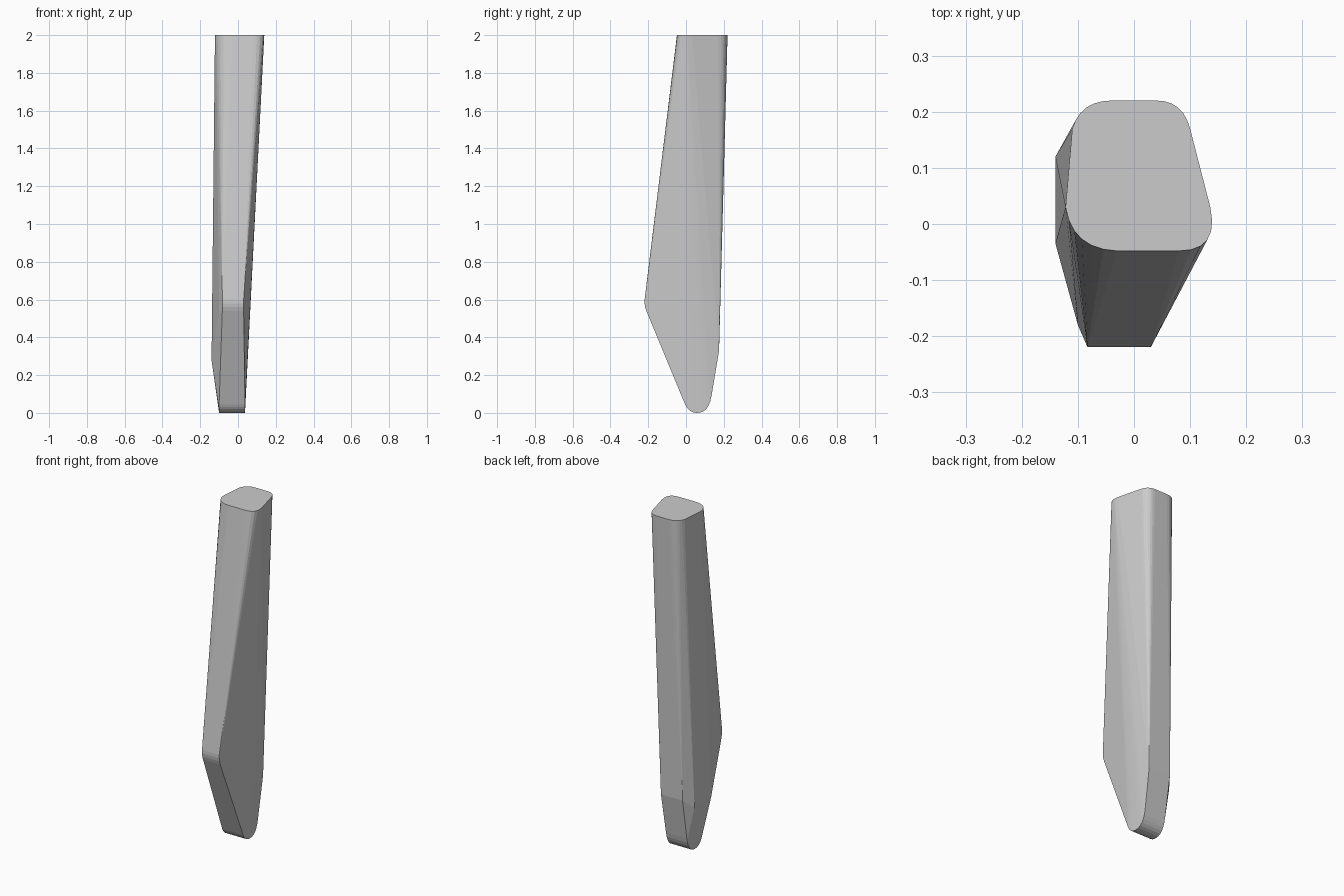
import bpy, bmesh
from mathutils import Vector

if "Cube" in bpy.data.objects:
    bpy.data.objects.remove(bpy.data.objects["Cube"])


def bend(a, c, b, n=6):
    """Points along a rounded corner from a to b with control point c."""
    a, b, c = Vector(a), Vector(b), Vector(c)
    return [a * (1 - t) ** 2 + c * 2 * t * (1 - t) + b * t * t
            for t in (i / n for i in range(n + 1))]


# Flat top: rounded, slightly skewed outline (x, y)
top = (bend((0.04, 0.22), (0.087, 0.22), (0.10, 0.17))
       + bend((0.136, 0.03), (0.153, -0.048), (0.08, -0.048))
       + bend((-0.03, -0.048), (-0.11, -0.045), (-0.122, 0.03))
       + bend((-0.11, 0.17), (-0.095, 0.22), (-0.04, 0.22)))
points = [(p.x, p.y, 2.0) for p in top]

# Rounded toe, swept across x (profile y, z)
toe = (bend((-0.005, 0.045), (0.015, 0), (0.06, 0))
       + bend((0.06, 0), (0.12, 0), (0.135, 0.09)))
points += [(x, p.x, p.y) for p in toe for x in (-0.10, 0.037)]

# Front ridge, back heel and bulging left side
for y, z in bend((-0.21, 0.54), (-0.222, 0.57), (-0.219, 0.60), 3):
    points += [(-0.083, y, z), (0.03, y, z)]
points += [(-0.10, 0.175, 0.33), (0.042, 0.175, 0.33),
           (-0.14, 0.12, 0.28), (-0.14, -0.035, 0.28),
           (-0.10, -0.18, 0.53)]

# Tapered solid skinned over all sections
bm = bmesh.new()
for p in points:
    bm.verts.new(p)
bmesh.ops.remove_doubles(bm, verts=bm.verts, dist=0.0005)
hull = bmesh.ops.convex_hull(bm, input=bm.verts)
unused = {g for k in ("geom_interior", "geom_unused") for g in hull[k]
          if isinstance(g, bmesh.types.BMVert)}
bmesh.ops.delete(bm, geom=list(unused), context='VERTS')
bmesh.ops.dissolve_limit(bm, angle_limit=0.01, verts=bm.verts, edges=bm.edges)
bmesh.ops.recalc_face_normals(bm, faces=bm.faces)
mesh = bpy.data.meshes.new("tapered_post")
bm.to_mesh(mesh)
bm.free()
post = bpy.data.objects.new("tapered_post", mesh)
bpy.context.collection.objects.link(post)
